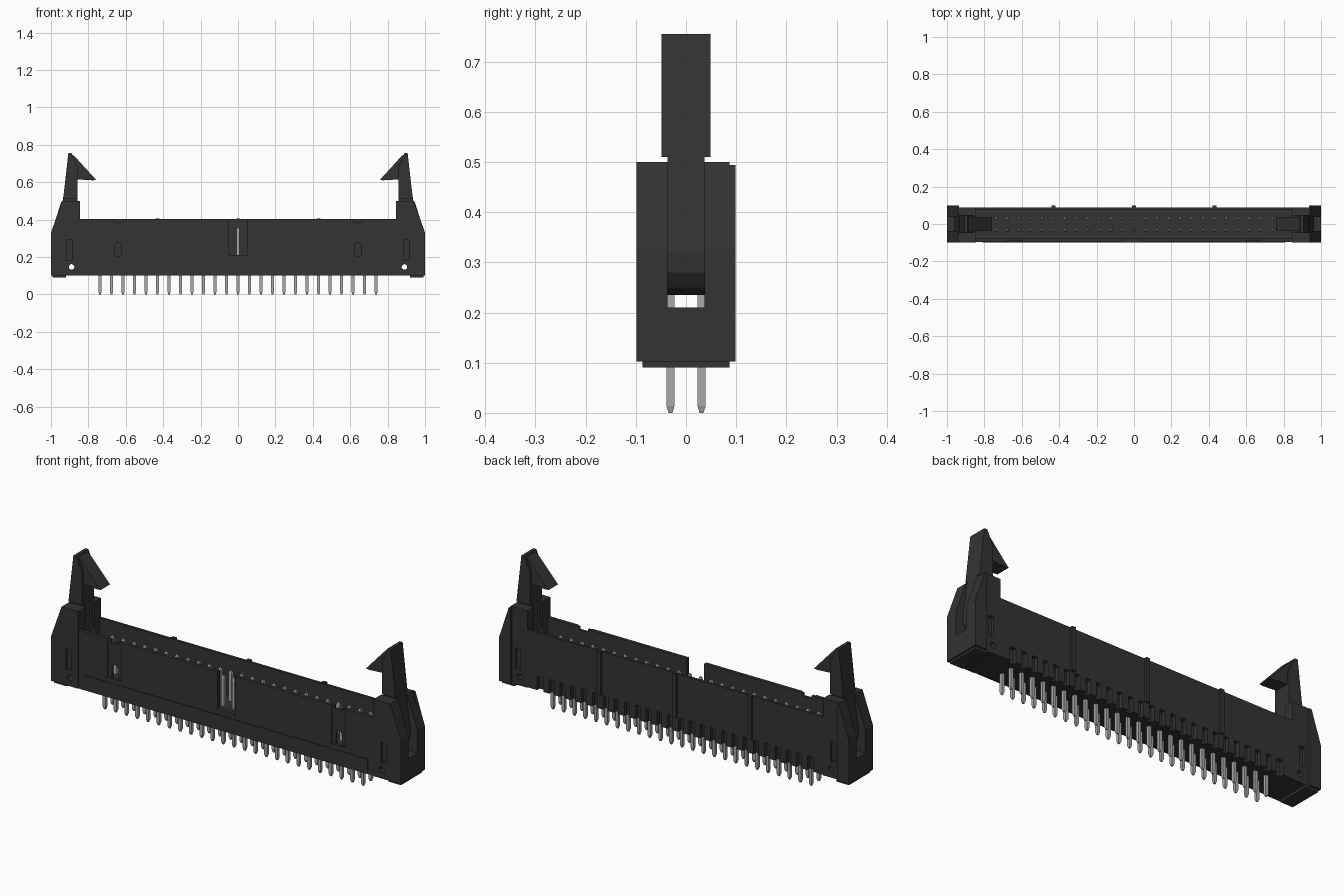
import bpy, bmesh, math

if "Cube" in bpy.data.objects:
    bpy.data.objects.remove(bpy.data.objects["Cube"], do_unlink=True)


def material(name, value, rough):
    m = bpy.data.materials.new(name)
    m.use_nodes = True
    col = (value, value, value, 1)
    m.diffuse_color = col
    b = m.node_tree.nodes["Principled BSDF"]
    b.inputs["Base Color"].default_value = col
    b.inputs["Roughness"].default_value = rough
    return m


BLACK = material("black plastic", 0.033, 0.6)
METAL = material("pin metal", 0.40, 0.5)


def finish(name, bm, mat):
    bmesh.ops.recalc_face_normals(bm, faces=bm.faces)
    me = bpy.data.meshes.new(name)
    bm.to_mesh(me)
    bm.free()
    me.materials.append(mat)
    ob = bpy.data.objects.new(name, me)
    bpy.context.scene.collection.objects.link(ob)
    return ob


def add_prism(bm, pts, y0, y1):
    """Extrude an x-z outline along y."""
    a = [bm.verts.new((x, y0, z)) for x, z in pts]
    f = bm.faces.new(a)
    r = bmesh.ops.extrude_face_region(bm, geom=[f])
    vs = [v for v in r["geom"] if isinstance(v, bmesh.types.BMVert)]
    bmesh.ops.translate(bm, vec=(0, y1 - y0, 0), verts=vs)


def rect(x0, x1, z0, z1):
    return [(x0, z0), (x1, z0), (x1, z1), (x0, z1)]


def part(name, prisms, mat=BLACK, s=1):
    """One object from several (outline, y0, y1) prisms; s=-1 mirrors in x."""
    bm = bmesh.new()
    for pts, y0, y1 in prisms:
        add_prism(bm, [(x * s, z) for x, z in pts], y0, y1)
    return finish(name, bm, mat)


def carve(ob, prisms, s=1):
    """Cut the prisms out of the object, one after another."""
    for p in prisms:
        c = part("cutter", [p], BLACK, s)
        c.hide_render = True
        m = ob.modifiers.new("cut", "BOOLEAN")
        m.operation, m.solver, m.object = "DIFFERENCE", "EXACT", c
        bpy.context.view_layer.objects.active = ob
        bpy.ops.object.modifier_apply(modifier=m.name)
        bpy.data.objects.remove(c, do_unlink=True)


def circle(cx, cz, r, n=16):
    return [(cx + r * math.cos(2 * math.pi * i / n),
             cz + r * math.sin(2 * math.pi * i / n)) for i in range(n)]


PITCH, COUNT, ROW = 0.0615, 25, 0.031
XS = [(i - (COUNT - 1) / 2) * PITCH for i in range(COUNT)]

# Front wall with key slot, arched windows and shallow grooves
front = part("front_wall", [(rect(-0.85, 0.85, 0.105, 0.403), -0.095, -0.077)])
carve(front, [(rect(-0.05, 0.05, 0.21, 0.5), -0.2, -0.05)])
for s in (1, -1):
    arch = [(0.622, 0.205), (0.658, 0.205), (0.658, 0.262),
            (0.650, 0.275), (0.630, 0.275), (0.622, 0.262)]
    carve(front, [(rect(0.60, 0.68, 0.205, 0.5), -0.2, -0.089),
                  (arch, -0.2, -0.05),
                  (rect(0.615, 0.665, 0.388, 0.5), -0.2, -0.05)], s)

# Ledge along the bottom of the front, with a raised step under each window
part("front_ledge", [
    (rect(-0.81, 0.81, 0.125, 0.18), -0.099, -0.09),
    (rect(-0.85, 0.85, 0.102, 0.125), -0.096, -0.09),
    (rect(0.59, 0.69, 0.18, 0.205), -0.097, -0.09),
    (rect(-0.69, -0.59, 0.18, 0.205), -0.097, -0.09),
    (rect(-0.052, 0.052, 0.198, 0.21), -0.098, -0.09)])

# Cavity floor and back wall
part("cavity_floor", [(rect(-0.85, 0.85, 0.105, 0.20), -0.09, 0.066)])
part("back_wall", [(rect(-0.85, 0.85, 0.178, 0.403), 0.074, 0.087),
                   (rect(-0.85, 0.85, 0.178, 0.20), 0.06, 0.08),
                   (rect(0.79, 0.85, 0.105, 0.178), 0.06, 0.087),
                   (rect(-0.85, -0.79, 0.105, 0.178), 0.06, 0.087)])
part("back_ribs", [(rect(x - 0.011, x + 0.011, 0.18, 0.406), 0.08, 0.099)
                   for x in (-0.43, 0, 0.43)])
part("back_teeth", [(rect(x - 0.017, x + 0.017, 0.105, 0.18), 0.06, 0.087) for x in XS])

# End housings: two cheeks around an open slot, with a pivot hole
CHEEK = [(0.845, 0.102), (1.0, 0.102), (1.0, 0.33), (0.94, 0.50), (0.845, 0.50)]
BACK_STRIP = [(0.935, 0.102), (1.0, 0.102), (1.0, 0.325), (0.945, 0.494), (0.935, 0.494)]
LATCH_HEAD = [(0.907, 0.755), (0.89, 0.755), (0.857, 0.68), (0.857, 0.51), (0.935, 0.51)]
LATCH_BARB = [(0.895, 0.75), (0.875, 0.74), (0.758, 0.612), (0.775, 0.61),
              (0.86, 0.615), (0.89, 0.62)]
LATCH_LEVER = [(0.935, 0.52), (0.857, 0.52), (0.857, 0.42), (0.845, 0.36), (0.80, 0.27),
               (0.80, 0.235), (0.90, 0.235), (0.935, 0.25), (0.957, 0.28), (0.962, 0.32),
               (0.955, 0.36), (0.946, 0.42)]
for s, side in ((1, "left"), (-1, "right")):
    end = part(side + "_end_housing", [(CHEEK, -0.099, 0.087)], BLACK, s)
    carve(end, [(rect(0.80, 1.1, 0.21, 0.6), -0.037, 0.037),
                (circle(0.89, 0.147, 0.015), -0.2, 0.2),
                (rect(0.886, 0.916, 0.185, 0.29), -0.2, -0.085),
                (rect(0.886, 0.916, 0.185, 0.29), 0.072, 0.2)], s)
    part(side + "_end_flange", [(BACK_STRIP, 0.08, 0.099)], BLACK, s)
    part(side + "_foot", [(rect(0.92, 0.992, 0.09, 0.11), -0.087, 0.087)], BLACK, s)
    part(side + "_latch", [(LATCH_HEAD, -0.049, 0.049),
                           (LATCH_BARB, -0.038, 0.038),
                           (LATCH_LEVER, -0.0365, 0.0365)], BLACK, s)

# Two rows of square pins with tapered ends
bm = bmesh.new()
LEVELS = [(0.0, 0.004), (0.014, 0.008), (0.345, 0.008), (0.357, 0.004)]
for x in XS:
    for y in (-ROW, ROW):
        rings = [[bm.verts.new((x + r * a, y + r * b, z))
                  for a, b in ((-1, -1), (1, -1), (1, 1), (-1, 1))] for z, r in LEVELS]
        bm.faces.new(rings[0])
        bm.faces.new(rings[-1])
        for lo, hi in zip(rings, rings[1:]):
            for k in range(4):
                j = (k + 1) % 4
                bm.faces.new((lo[k], lo[j], hi[j], hi[k]))
finish("contact_pins", bm, METAL)
